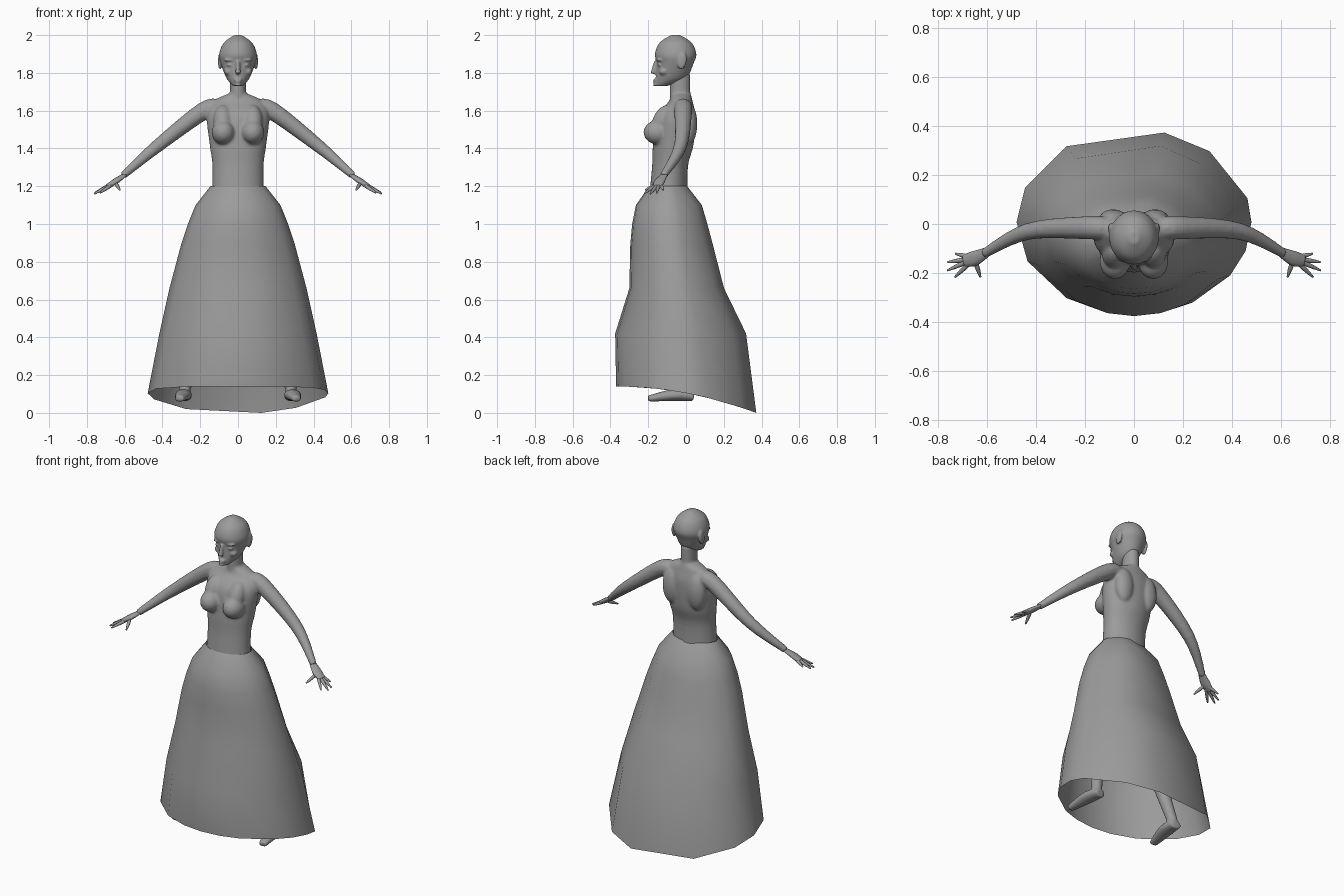
import bpy, bmesh, math
from mathutils import Vector, Matrix

cube = bpy.data.objects.get("Cube")
if cube:
    bpy.data.objects.remove(cube)

GREY = (0.33, 0.33, 0.33, 1)
grey = bpy.data.materials.new("plain grey")
grey.use_nodes = True
grey.diffuse_color = GREY
grey.node_tree.nodes["Principled BSDF"].inputs["Base Color"].default_value = GREY


def refine(rows, steps=5):
    """Catmull-Rom interpolation between rows of numbers."""
    rows = [Vector(row) for row in rows]
    last = len(rows) - 1
    result = []
    for i in range(last):
        before, start = rows[max(i - 1, 0)], rows[i]
        end, after = rows[i + 1], rows[min(i + 2, last)]
        leave, arrive = (end - before) / 2, (after - start) / 2
        for step in range(steps):
            t = step / steps
            ease = t * t * (3 - 2 * t)
            result.append(start.lerp(end, ease) + leave * t * (1 - t) ** 2
                          - arrive * t * t * (1 - t))
    return result + [rows[last]]


def loft(bm, rings, caps=True):
    """Skin a list of point rings."""
    loops = [[bm.verts.new(point) for point in ring] for ring in rings]
    count = len(loops[0])
    for low, high in zip(loops, loops[1:]):
        for i in range(count):
            j = (i + 1) % count
            bm.faces.new((low[i], low[j], high[j], high[i]))
    if caps:
        bm.faces.new(loops[0])
        bm.faces.new(loops[-1])


def circle(count):
    angles = [k * math.tau / count for k in range(count)]
    return [(math.cos(angle), math.sin(angle)) for angle in angles]


def stack(bm, rows):
    """Upright form from rows of height, half width, front y, back y."""
    loft(bm, [[(width * c, (front + back) / 2 + (back - front) / 2 * s, height)
               for c, s in circle(32)]
              for height, width, front, back in refine(rows)])


def tube(bm, side, rows, flatness=1):
    """Limb from rows of x, y, z, radius; flatness squeezes its thickness."""
    rows = refine(rows)
    points = [Vector((side * row[0], row[1], row[2])) for row in rows]
    rings = []
    for i, point in enumerate(points):
        along = points[min(i + 1, len(points) - 1)] - points[max(i - 1, 0)]
        across = along.cross(Vector((0, 0, 1))).normalized()
        upward = across.cross(along.normalized()) * flatness
        rings.append([point + (across * c + upward * s) * rows[i][3]
                      for c, s in circle(12)])
    loft(bm, rings)


def blob(bm, centre, radii, tilt=0):
    """Ellipsoid, optionally tilted about x."""
    matrix = (Matrix.Translation(centre) @ Matrix.Rotation(tilt, 4, 'X')
              @ Matrix.Diagonal((*radii, 1)))
    bmesh.ops.create_uvsphere(bm, u_segments=20, v_segments=14, radius=1, matrix=matrix)


def finish(name, bm):
    bmesh.ops.recalc_face_normals(bm, faces=bm.faces)
    mesh = bpy.data.meshes.new(name)
    bm.to_mesh(mesh)
    bm.free()
    mesh.shade_smooth()
    mesh.materials.append(grey)
    part = bpy.data.objects.new(name, mesh)
    bpy.context.collection.objects.link(part)
    return part


def merge(part, voxel):
    """Fuse overlapping forms into one soft skin."""
    remesh = part.modifiers.new("merge", 'REMESH')
    remesh.mode = 'VOXEL'
    remesh.voxel_size = voxel
    remesh.use_smooth_shade = True
    soften = part.modifiers.new("soften", 'SMOOTH')
    soften.factor = 0.5
    soften.iterations = 5


# Torso and neck
body = bmesh.new()
stack(body, [(1.1, .14, -.2, .01), (1.3, .135, -.18, .01), (1.42, .15, -.175, .04),
             (1.57, .165, -.155, .05), (1.65, .13, -.09, .035), (1.69, .05, -.08, .025)])
stack(body, [(1.6, .043, -.085, .023), (1.8, .043, -.085, .023)])

# Chest, shoulder blades, arms, legs and feet
for side in (1, -1):
    blob(body, (side * .078, -.15, 1.485), (.062, .075, .064))
    blob(body, (side * .08, -.125, 1.55), (.05, .05, .085), tilt=-.45)
    blob(body, (side * .085, .015, 1.53), (.06, .045, .11))
    tube(body, side, [(.1, -.02, 1.61, .045), (.18, -.015, 1.6, .048),
                      (.43, -.03, 1.41, .035), (.61, -.12, 1.255, .02)])
    tube(body, side, [(.08, -.09, 1.1, .08), (.19, -.09, .6, .055), (.285, .01, .1, .03)])
    tube(body, side, [(.28, .04, .085, .035), (.29, -.06, .095, .045),
                      (.31, -.2, .075, .025)], flatness=.7)
merge(finish("body", body), voxel=.008)

# Head with nose, lips, chin, eyes, brows, cheeks and ears
head = bmesh.new()
stack(head, [(1.73, .025, -.16, -.1), (1.77, .06, -.16, 0), (1.85, .092, -.155, .04),
             (1.9, .1, -.165, .055), (1.96, .075, -.14, .03), (2, .02, -.08, -.03)])
tube(head, 1, [(0, -.16, 1.86, .01), (0, -.175, 1.795, .014)])
for height, width in ((1.764, .023), (1.753, .02), (1.735, .02)):
    blob(head, (0, -.16, height), (width, .015, .006))
for side in (1, -1):
    blob(head, (side * .04, -.138, 1.842), (.022, .013, .01))
    blob(head, (side * .04, -.137, 1.868), (.035, .02, .008))
    blob(head, (side * .05, -.118, 1.807), (.025, .025, .02))
    blob(head, (side * .095, -.02, 1.862), (.011, .024, .045), tilt=-.15)
merge(finish("head", head), voxel=.006)

# Hands: flat palm with four fingers and a thumb fanned out from its middle
FAN = {14: .08, -8: .11, -24: .12, -44: .11, -108: .08}
palm_centre = Vector((.65, -.14, 1.22))
for side, name in ((1, "left_hand"), (-1, "right_hand")):
    hand = bmesh.new()
    tube(hand, side, [(.6, -.115, 1.26, .02), (.65, -.14, 1.225, .03),
                      (.69, -.15, 1.2, .025)], flatness=.5)
    for degrees, length in FAN.items():
        angle = math.radians(degrees)
        reach = Vector((math.cos(angle), math.sin(angle), -.5)) * length
        root = palm_centre + reach * .2
        middle = palm_centre + reach * .6
        tip = palm_centre + reach
        tube(hand, side, [(*root, .01), (*middle, .009), (*tip, .004)])
    finish(name, hand)

# Long open skirt: uneven oval folds that widen downwards to a dipping hem
FOLDS = [math.radians(degrees) for degrees in
         (0, 15, 50, 75, 125, 158, 180, 205, 235, 255, 270, 285, 300, 325, 342)]
LEVELS = [(1.2, -.195, .01), (1.1, -.265, .09), (1, -.285, .12), (.89, -.295, .15),
          (.66, -.3, .21), (.42, -.375, .33), (.1, -.37, .385)]
rings = []
for height, front, back in LEVELS:
    width = .146 + .35 * ((1.2 - height) / 1.2) ** .6
    middle, depth = (front + back) / 2, (back - front) / 2
    rings.append([Vector((width * math.cos(a), middle + depth * math.sin(a), height))
                  for a in FOLDS])
hem_front, hem_back = (pick(p.y for p in rings[-1]) for pick in (min, max))
for point in rings[-1]:
    point.z = .14 * (1 - ((point.y - hem_front) / (hem_back - hem_front)) ** 2)
skirt = bmesh.new()
loft(skirt, rings, caps=False)
finish("skirt", skirt)
